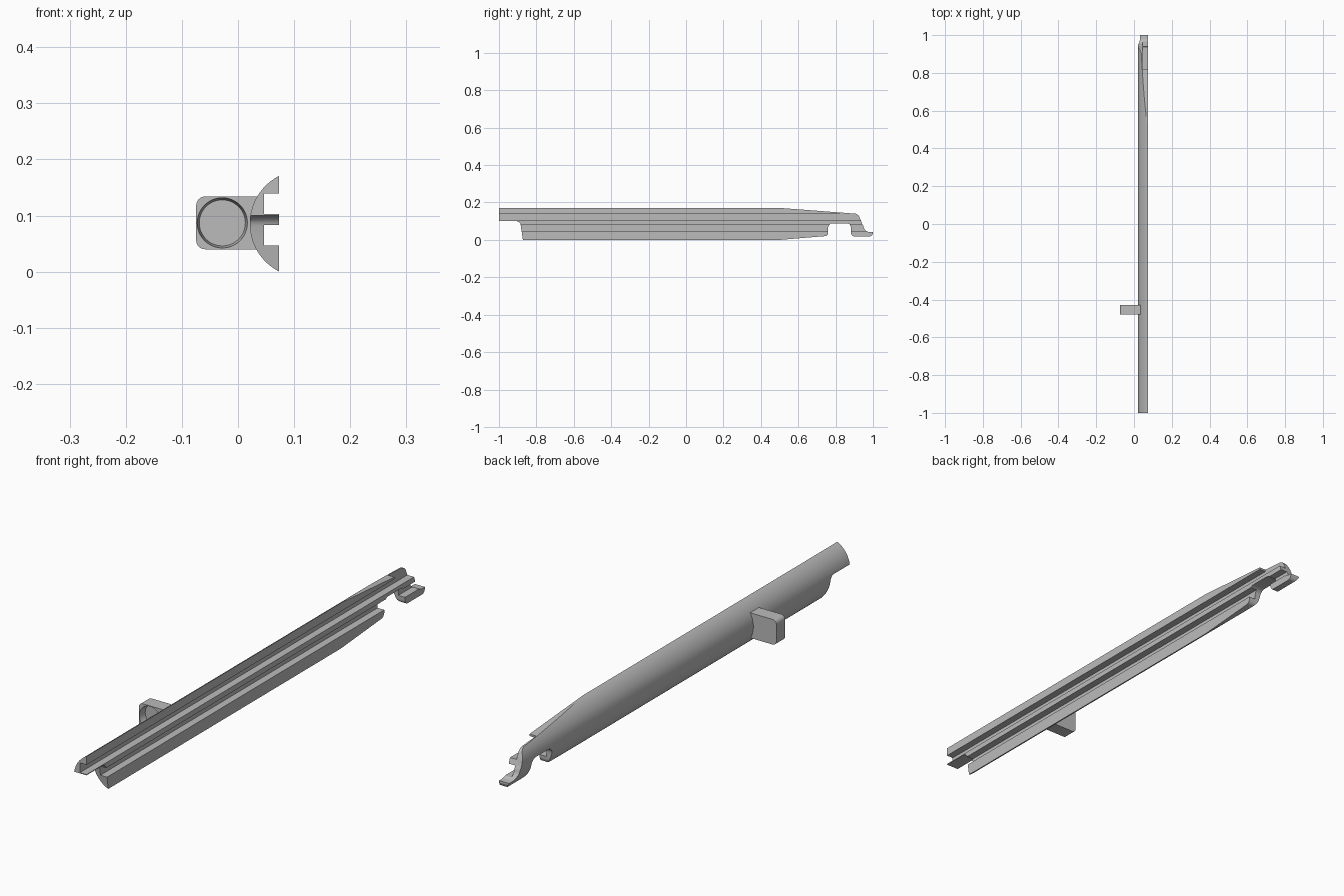
import bpy, bmesh, math
from mathutils import Vector

cube = bpy.data.objects.get("Cube")
if cube:
    bpy.data.objects.remove(cube)

grey = bpy.data.materials.new("plain grey")
grey.use_nodes = True
grey.diffuse_color = (0.5, 0.5, 0.5, 1)
grey.node_tree.nodes["Principled BSDF"].inputs["Base Color"].default_value = (0.5, 0.5, 0.5, 1)


def prism(name, points, offset):
    """Close a flat outline and extrude it along offset."""
    bm = bmesh.new()
    face = bm.faces.new([bm.verts.new(p) for p in points])
    ext = bmesh.ops.extrude_face_region(bm, geom=[face], use_keep_orig=True)
    verts = [v for v in ext["geom"] if isinstance(v, bmesh.types.BMVert)]
    bmesh.ops.translate(bm, verts=verts, vec=Vector(offset))
    bmesh.ops.recalc_face_normals(bm, faces=bm.faces)
    return finish(name, bm)


def finish(name, bm):
    mesh = bpy.data.meshes.new(name)
    bm.to_mesh(mesh)
    bm.free()
    mesh.materials.append(grey)
    obj = bpy.data.objects.new(name, mesh)
    bpy.context.collection.objects.link(obj)
    return obj


def cut(obj, cutter, operation):
    mod = obj.modifiers.new("cut", 'BOOLEAN')
    mod.operation, mod.solver, mod.object = operation, 'EXACT', cutter
    bpy.context.view_layer.objects.active = obj
    bpy.ops.object.modifier_apply(modifier=mod.name)
    bpy.data.objects.remove(cutter)


def smooth(obj):
    bpy.ops.object.select_all(action='DESELECT')
    obj.select_set(True)
    bpy.context.view_layer.objects.active = obj
    bpy.ops.object.shade_smooth_by_angle(angle=math.radians(25))


def arc(cx, cz, r, start, end, n):
    """Points on a circle, angles in degrees."""
    angles = [math.radians(start + (end - start) * i / n) for i in range(n + 1)]
    return [(cx + r * math.cos(a), cz + r * math.sin(a)) for a in angles]


# Rail section: curved back, two square grooves around a middle fin
FACE, FLOOR = 0.0735, 0.046
section = arc(0.1165, 0.0855, 0.0955, 116.8, 243.2, 40)
for low, high in ((0.047, 0.083), (0.103, 0.139)):
    section += [(FACE, low), (FLOOR, low), (FLOOR, high), (FACE, high)]
rail = prism("rail", [(x, -1.1, z) for x, z in section], (0, 2.2, 0))

# Side outline: stepped front, tapered rear and hooked tip
outline = [(-1, 0.171), (0.5, 0.171), (0.87, 0.143)]
outline += arc(0.9, 0.112, 0.029, 85, 20, 6)
outline += [(0.934, 0.108), (0.942, 0.085)]
outline += arc(0.985, 0.077, 0.036, 185, 265, 8)
outline += [(1.0, 0.041), (1.0, 0.034)]
outline += arc(0.984, 0.034, 0.015, -10, -90, 4)
outline += arc(0.898, 0.034, 0.015, 270, 180, 4)
outline += arc(0.858, 0.065, 0.024, 0, 90, 5)
outline += arc(0.784, 0.065, 0.024, 90, 180, 5)
outline += arc(0.742, 0.038, 0.018, 0, -85, 4)
outline += [(0.5, 0), (-0.872, 0)]
outline += arc(-0.906, 0.078, 0.022, 8, 90, 6)
outline += [(-1, 0.1)]
cut(rail, prism("side_cutter", [(-0.2, y, z) for y, z in outline], (0.5, 0, 0)), 'INTERSECT')

# Upper lip stops short of the tip
lip = [(FLOOR, 0.82), (0.2, 0.82), (0.2, 1.1), (FLOOR, 1.1)]
cut(rail, prism("lip_cutter", [(x, y, 0.12) for x, y in lip], (0, 0, 0.1)), 'DIFFERENCE')
smooth(rail)

# Side block with rounded outer edges
block = [(0.042, 0.04), (0.042, 0.134)]
block += arc(-0.0585, 0.118, 0.016, 90, 180, 8) + arc(-0.0585, 0.056, 0.016, 180, 270, 8)
side_block = prism("side_block", [(x, -0.48, z) for x, z in block], (0, 0.052, 0))

# Tapered round pocket in the block's front
bm = bmesh.new()
bmesh.ops.create_cone(bm, cap_ends=True, segments=48, radius1=0.046, radius2=0.041, depth=0.04)
for v in bm.verts:
    v.co = Vector((v.co.x - 0.028, v.co.z - 0.47, v.co.y + 0.087))
bmesh.ops.recalc_face_normals(bm, faces=bm.faces)
cut(side_block, finish("pocket_cutter", bm), 'DIFFERENCE')
smooth(side_block)
